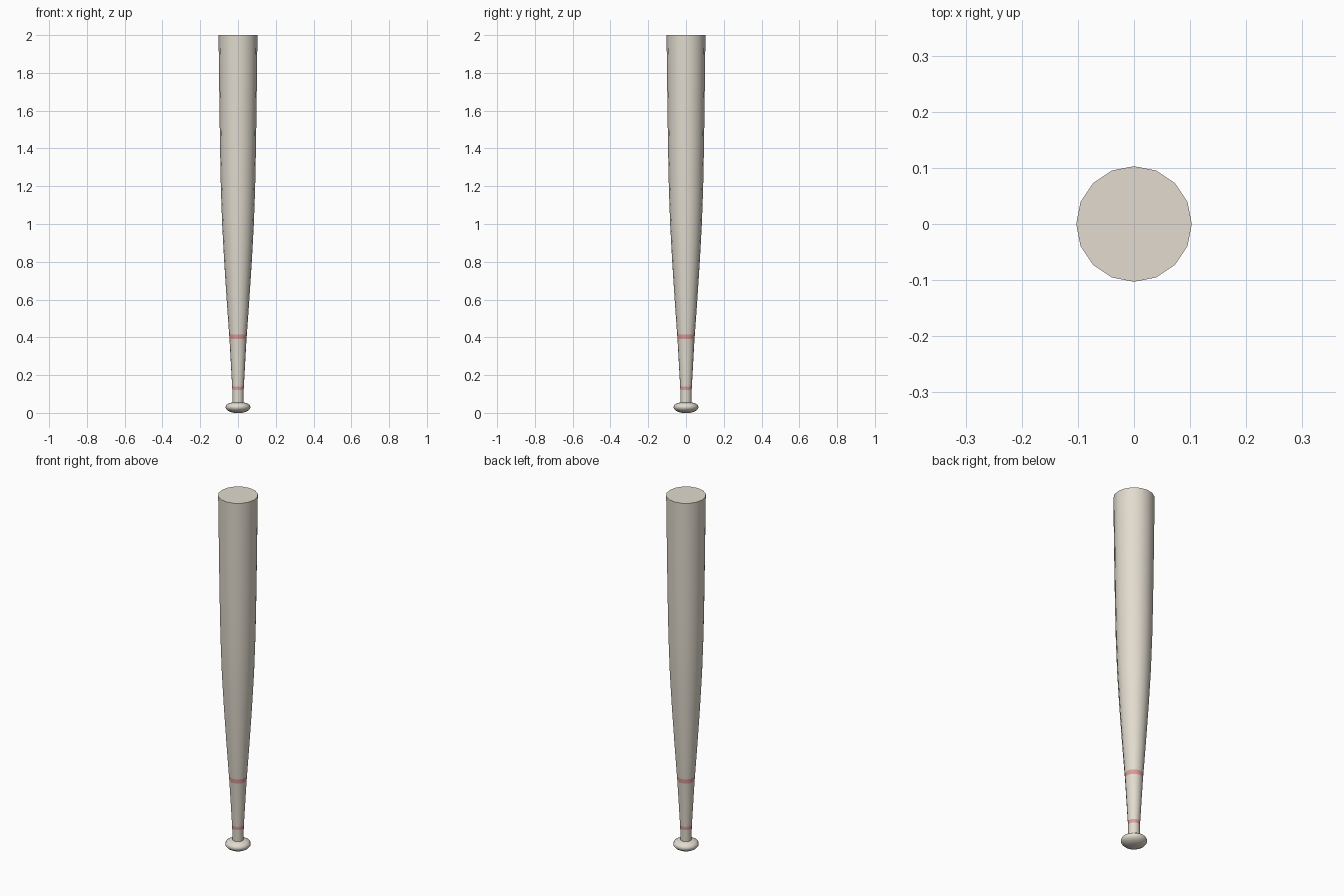
import bpy, bmesh, math

if "Cube" in bpy.data.objects:
    bpy.data.objects.remove(bpy.data.objects["Cube"])

SIDES = 16


def material(name, color):
    m = bpy.data.materials.new(name)
    m.diffuse_color = (*color, 1)
    m.use_nodes = True
    m.node_tree.nodes["Principled BSDF"].inputs["Base Color"].default_value = m.diffuse_color
    return m


wood = material("wood", (0.76, 0.71, 0.62))
red = material("red_band", (0.72, 0.33, 0.31))


def lathe(name, profile, band_rows=()):
    """Revolve (radius, z) points around z and cap both ends."""
    bm = bmesh.new()
    rings = []
    for r, z in profile:
        rings.append([bm.verts.new((r * math.cos(2 * math.pi * i / SIDES),
                                    r * math.sin(2 * math.pi * i / SIDES), z))
                      for i in range(SIDES)])
    for row, (a, b) in enumerate(zip(rings, rings[1:])):
        for i in range(SIDES):
            j = (i + 1) % SIDES
            f = bm.faces.new((a[i], a[j], b[j], b[i]))
            f.material_index = 1 if row in band_rows else 0
    bm.faces.new(rings[0][::-1])
    bm.faces.new(rings[-1])
    mesh = bpy.data.meshes.new(name)
    bm.to_mesh(mesh)
    bm.free()
    mesh.materials.append(wood)
    mesh.materials.append(red)
    obj = bpy.data.objects.new(name, mesh)
    bpy.context.collection.objects.link(obj)
    bpy.ops.object.select_all(action='DESELECT')
    obj.select_set(True)
    bpy.context.view_layer.objects.active = obj
    bpy.ops.object.shade_smooth_by_angle(angle=math.radians(40))
    return obj


# Handle and barrel in one turned piece, with two painted bands
lathe("handle_and_barrel", [
    (0.029, 0.045), (0.030, 0.12), (0.031, 0.14),
    (0.045, 0.39), (0.047, 0.415),
    (0.060, 0.60), (0.073, 0.80), (0.084, 1.0),
    (0.091, 1.2), (0.095, 1.4), (0.098, 1.6), (0.103, 2.0),
], band_rows=(1, 3))

# Rounded end knob
lathe("knob", [
    (0.022, 0.0), (0.040, 0.005), (0.055, 0.013), (0.064, 0.023),
    (0.066, 0.032), (0.062, 0.042), (0.050, 0.050), (0.027, 0.056),
])
